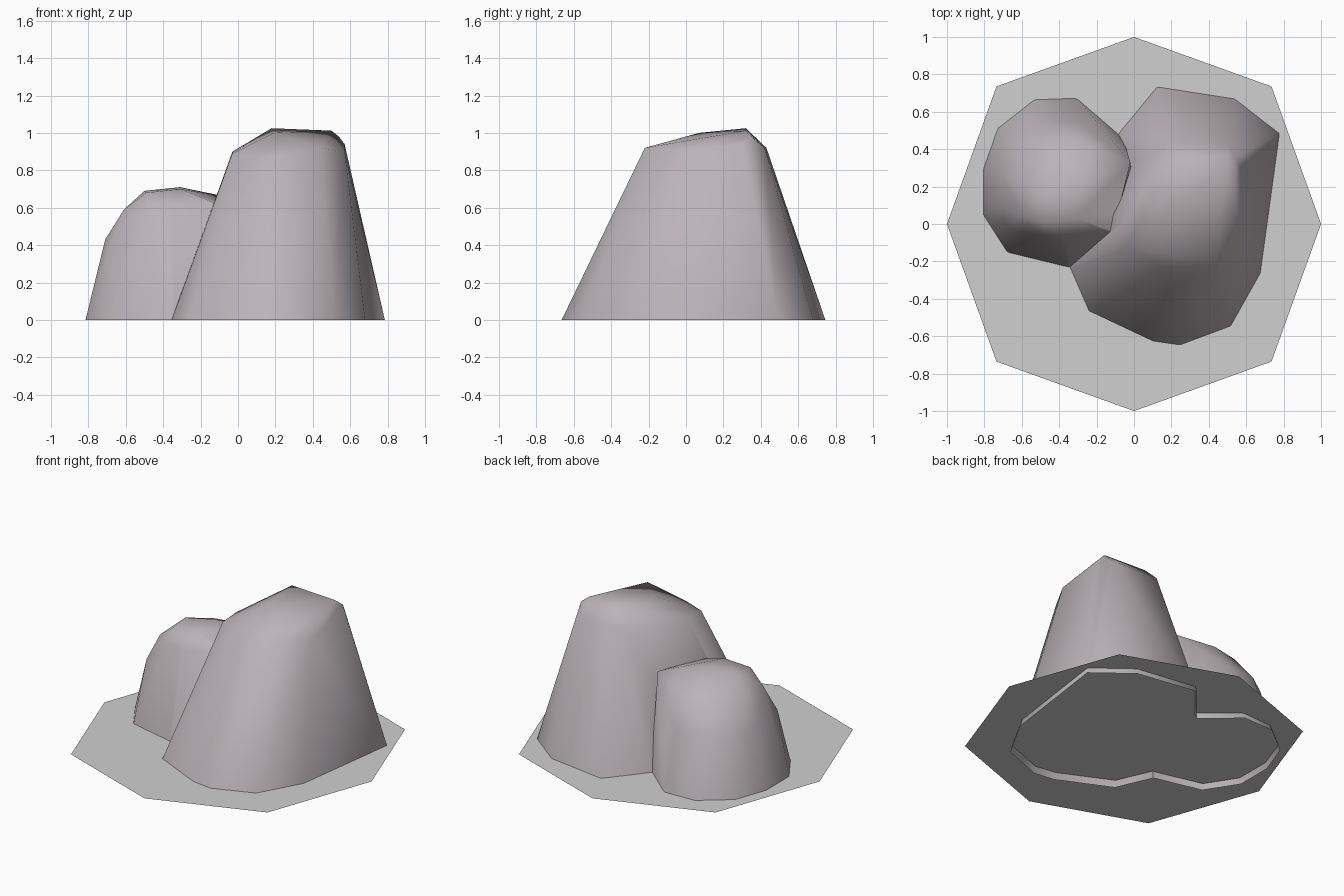
import bpy, bmesh, math

if "Cube" in bpy.data.objects:
    bpy.data.objects.remove(bpy.data.objects["Cube"])


def material(name, rgb):
    m = bpy.data.materials.new(name)
    m.diffuse_color = (*rgb, 1)
    m.use_nodes = True
    m.node_tree.nodes["Principled BSDF"].inputs["Base Color"].default_value = m.diffuse_color
    return m


stone = material("warm grey stone", (0.50, 0.45, 0.475))
slab = material("light grey ground", (0.63, 0.63, 0.63))


def hull_rock(name, base, top):
    """Convex boulder from a ground outline and its shoulder/crown points."""
    bm = bmesh.new()
    for x, y in base:
        bm.verts.new((x, y, 0))
    for p in top:
        bm.verts.new(p)
    res = bmesh.ops.convex_hull(bm, input=bm.verts[:])
    bmesh.ops.delete(bm, geom=[v for v in bm.verts if not v.link_faces], context='VERTS')
    bmesh.ops.recalc_face_normals(bm, faces=bm.faces[:])
    me = bpy.data.meshes.new(name)
    bm.to_mesh(me)
    bm.free()
    me.materials.append(stone)
    ob = bpy.data.objects.new(name, me)
    bpy.context.collection.objects.link(ob)
    return ob


# Tall boulder
rocks = hull_rock(
    "boulders",
    [(.12, .745), (.54, .68), (.785, .49), (.68, -.275), (.52, -.56), (.24, -.665),
     (.10, -.645), (-.25, -.48), (-.355, -.24), (-.30, .10), (-.09, .49)],
    [(.18, .32, 1.025), (.50, .32, 1.012), (.19, .07, 1.0), (.54, .35, .98),
     (.57, .30, .94), (.57, .0, .90), (.44, -.22, .92), (.15, -.23, .86),
     (-.03, -.12, .89), (-.03, .03, .90), (.18, .43, .92), (.50, .42, .92)])

# Small boulder
small = hull_rock(
    "small_boulder",
    [(-.535, .677), (-.315, .685), (-.06, .465), (.0, .2), (-.10, -.16), (-.35, -.24),
     (-.68, -.16), (-.815, .05), (-.815, .295), (-.735, .52)],
    [(-.31, .03, .70), (-.31, .20, .71), (-.49, .01, .68), (-.50, .15, .69),
     (-.61, .04, .59), (-.61, .22, .59), (-.67, -.02, .43), (-.71, .10, .43),
     (-.71, .27, .43), (-.64, .44, .42), (-.47, .40, .60), (-.28, .44, .60),
     (-.50, .54, .42), (-.31, .55, .42), (-.48, -.06, .60), (-.36, -.08, .60),
     (-.11, -.04, .62), (-.02, .33, .65)])

# Merge both boulders into one shell
mod = rocks.modifiers.new("merge", 'BOOLEAN')
mod.operation = 'UNION'
mod.solver = 'EXACT'
mod.object = small
bpy.context.view_layer.objects.active = rocks
rocks.select_set(True)
bpy.ops.object.modifier_apply(modifier=mod.name)
bpy.data.objects.remove(small)

# Open underside
bm = bmesh.new()
bm.from_mesh(rocks.data)
under = [f for f in bm.faces if max(v.co.z for v in f.verts) < 0.001]
bmesh.ops.delete(bm, geom=under, context='FACES')
bm.to_mesh(rocks.data)
bm.free()
bpy.ops.object.shade_smooth_by_angle(angle=math.radians(65))

# Eight-sided ground sheet, slightly above the boulders' lower rim
bm = bmesh.new()
ring = []
for i in range(8):
    a, r = i * math.pi / 4, (1.0 if i % 2 == 0 else 1.04)
    ring.append(bm.verts.new((r * math.cos(a), r * math.sin(a), 0.04)))
bm.faces.new(ring)
me = bpy.data.meshes.new("ground_sheet")
bm.to_mesh(me)
bm.free()
me.materials.append(slab)
bpy.context.collection.objects.link(bpy.data.objects.new("ground_sheet", me))
